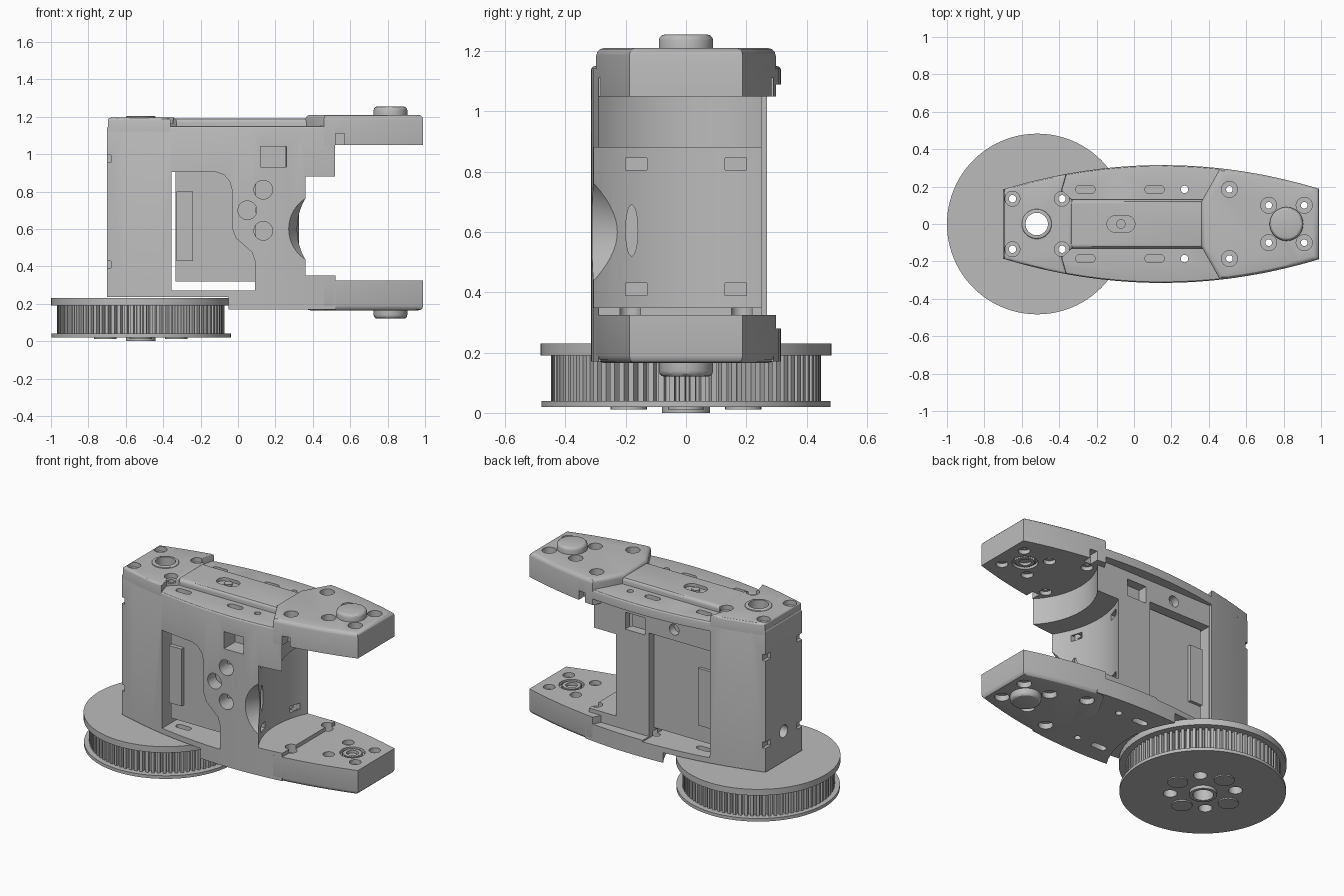
import bpy, bmesh, math
from mathutils import Matrix

if bpy.data.objects.get("Cube"):
    bpy.data.objects.remove(bpy.data.objects["Cube"])

grey = bpy.data.materials.new("neutral grey")
grey.use_nodes = True
grey.diffuse_color = (0.5, 0.5, 0.5, 1)
grey.node_tree.nodes["Principled BSDF"].inputs["Base Color"].default_value = (0.5, 0.5, 0.5, 1)
parts = []


def add(name, bm):
    bmesh.ops.recalc_face_normals(bm, faces=bm.faces)
    mesh = bpy.data.meshes.new(name)
    bm.to_mesh(mesh)
    bm.free()
    mesh.materials.append(grey)
    ob = bpy.data.objects.new(name, mesh)
    bpy.context.collection.objects.link(ob)
    parts.append(ob)
    return ob


def prism(name, pts, lo, hi, axis="Z", round_at=None, bevel=0.02):
    """Extrude a 2D outline along an axis, optionally rounding one rim."""
    place = {"Z": lambda a, b, h: (a, b, h), "Y": lambda a, b, h: (a, h, b),
             "X": lambda a, b, h: (h, a, b)}[axis]
    bm = bmesh.new()
    low = [bm.verts.new(place(a, b, lo)) for a, b in pts]
    top = [bm.verts.new(place(a, b, hi)) for a, b in pts]
    bm.faces.new(low)
    bm.faces.new(top)
    n = len(pts)
    for i in range(n):
        j = (i + 1) % n
        bm.faces.new((low[i], low[j], top[j], top[i]))
    if round_at is not None:
        rim = [e for e in bm.edges if all(abs(v.co.z - round_at) < 1e-5 for v in e.verts)]
        bmesh.ops.recalc_face_normals(bm, faces=bm.faces)
        bmesh.ops.bevel(bm, geom=rim, offset=bevel, segments=3, profile=0.5, affect="EDGES")
    return add(name, bm)


def ring(cx, cy, rx, ry=None, n=32):
    ry = ry or rx
    return [(cx + rx * math.cos(math.tau * i / n), cy + ry * math.sin(math.tau * i / n))
            for i in range(n)]


def cyl(name, cx, cy, r, lo, hi, axis="Z", n=32, **rounding):
    return prism(name, ring(cx, cy, r, n=n), lo, hi, axis, **rounding)


def box(name, x0, x1, y0, y1, z0, z1):
    return prism(name, [(x0, y0), (x1, y0), (x1, y1), (x0, y1)], z0, z1)


def slot(cx, cy, half, r, n=16):
    """Rounded slot outline, long along the first axis."""
    return [(cx + math.copysign(half, math.cos(a)) + r * math.cos(a), cy + r * math.sin(a))
            for a in (math.tau * (i + 0.5) / n for i in range(n))]


def cut(targets, cutters):
    for t in targets:
        for c in cutters:
            m = t.modifiers.new("cut", "BOOLEAN")
            m.operation, m.solver, m.object = "DIFFERENCE", "EXACT", c
        bpy.context.view_layer.update()
        done = t.evaluated_get(bpy.context.evaluated_depsgraph_get())
        mesh = bpy.data.meshes.new_from_object(done)
        t.modifiers.clear()
        t.data = mesh
    for c in cutters:
        parts.remove(c)
        bpy.data.objects.remove(c)


def width(x):
    return 0.315 - 0.18 * (x - 0.15) ** 2


def side(x0, x1, n=14, s=1):
    xs = [x0 + (x1 - x0) * i / n for i in range(n + 1)]
    return [(x, s * width(x)) for x in xs]


def hull(x0, x1, left=(), right=()):
    return side(x0, x1, s=-1) + list(right) + side(x0, x1)[::-1] + list(left)


# Main housing and the raised parts of its lid
body = prism("housing", hull(-0.70, 0.52), 0.17, 1.15, round_at=1.15, bevel=0.012)
ridge = prism("lid_ridge", [(-0.40, -0.13), (0.42, -0.13), (0.42, 0.13), (-0.40, 0.13)],
              1.12, 1.19, round_at=1.19)
pad = prism("lid_end_pad", hull(-0.695, -0.36,
            right=[(-0.385, -0.18), (-0.33, -0.13), (-0.33, 0.13), (-0.385, 0.18)]),
            1.12, 1.195, round_at=1.195, bevel=0.015)

# Fork arms
nose = [(0.36, 0.12), (0.36, -0.12)]
upper = prism("upper_arm", hull(0.46, 0.99, left=nose), 1.05, 1.21, round_at=1.21, bevel=0.025)
lower = prism("lower_arm", hull(0.46, 0.99, left=nose), 0.165, 0.325, round_at=0.165, bevel=0.025)

# Pulley clearance, curved fork cavity, rear recess and motor bay
cut([body], [cyl("c", -0.52, 0, 0.56, 0, 0.235, n=64),
             cyl("c", 0.82, 0, 0.42, 0.87, 1.05, n=64),
             cyl("c", 0.82, 0, 0.553, 0.35, 0.88, n=96),
             box("c", -0.36, 0.7, 0.25, 0.5, 0.28, 1.09),
             box("c", -0.355, 0.09, -0.23, 0.5, 0.27, 0.95)])

# Front window with its curved edge
window = [(-0.355, 0.27), (0.09, 0.27), (0.09, 0.43), (0.075, 0.475), (0.03, 0.515),
          (-0.01, 0.55), (-0.03, 0.60), (-0.03, 0.80), (-0.045, 0.855), (-0.075, 0.89),
          (-0.12, 0.905), (-0.355, 0.905)]
cutters = [prism("c", window, -0.5, -0.2, "Y")]

# Round and square pockets on the front and back
for x, z in ((0.135, 0.81), (0.05, 0.70), (0.135, 0.59)):
    cutters.append(cyl("c", x, z, 0.05, -0.5, -0.19, "Y"))
cutters += [box("c", 0.12, 0.26, y0, y1, 0.93, 1.04) for y0, y1 in ((-0.5, -0.2), (0.19, 0.4))]
cutters.append(cyl("c", -0.09, 1.02, 0.035, 0.2, 0.4, "Y"))

# Cable funnel at the fork, its slot and the clip slots
bm = bmesh.new()
bmesh.ops.create_cone(bm, cap_ends=True, segments=48, radius1=0.225, radius2=0.09, depth=0.25,
                      matrix=Matrix.Translation((0.47, -0.235, 0.6)) @ Matrix.Rotation(-math.pi / 2, 4, "X"))
cutters.append(add("c", bm))
cutters.append(prism("c", ring(-0.18, 0.605, 0.02, 0.085), 0.2, 0.4, "X"))
for y in (-0.165, 0.165):
    for z in (0.41, 0.825):
        cutters.append(box("c", 0.22, 0.45, y - 0.035, y + 0.035, z - 0.02, z + 0.02))

# End hole and clip notches on the closed end
cutters.append(cyl("c", 0, 0.43, 0.04, -0.8, -0.62, "X"))
for s in (-1, 1):
    for z in (0.41, 0.975):
        cutters.append(box("c", -0.8, -0.68, s * 0.17 - 0.035, s * 0.17 + 0.035, z - 0.02, z + 0.02))
cut([body], cutters)

# Flat slots through the lid and floor plates
cutters = []
for s in (-1, 1):
    for x in (-0.26, 0.11):
        for z in (0.1, 1.06):
            cutters.append(prism("c", slot(x, s * 0.185, 0.03, 0.022), z, z + 0.2))
    cutters.append(cyl("c", 0.27, s * 0.185, 0.02, 0, 1.4, n=16))
cut([body], cutters)
cut([ridge], [prism("c", slot(-0.07, 0, 0.03, 0.045), 1.17, 1.3)])
cyl("ridge_screw", -0.07, 0, 0.025, 1.15, 1.185)

# Pulley: toothed belt drum between two flanges
teeth, pts = 80, []
for i in range(teeth):
    for k, r in ((0, 0.42), (0.3, 0.42), (0.4, 0.447), (0.9, 0.447)):
        a = math.tau * (i + k) / teeth
        pts.append((-0.52 + r * math.cos(a), r * math.sin(a)))
drum = prism("pulley_teeth", pts, 0.035, 0.2)
top_flange = cyl("pulley_top_flange", -0.517, 0, 0.483, 0.19, 0.23, n=96)
low_flange = cyl("pulley_bottom_flange", -0.517, 0, 0.48, 0.02, 0.04, n=96)
hub = cyl("pulley_hub", -0.52, 0, 0.08, 0.0, 0.1)
collar = cyl("shaft_collar", -0.52, 0, 0.08, 1.15, 1.205, round_at=1.205, bevel=0.008)
for i in range(4):
    a = i * math.pi / 2
    cyl("pulley_cap", -0.52 + 0.19 * math.cos(a), 0.19 * math.sin(a), 0.06, 0.012, 0.03)

# Shaft bore and the four screws around it
shaft_parts = [body, pad, ridge, drum, top_flange, low_flange, hub, collar]
cutters = [cyl("c", -0.52, 0, 0.06, -0.2, 1.5)]
for x in (-0.65, -0.385):
    for y in (-0.135, 0.135):
        cutters.append(cyl("c", x, y, 0.02, 0.1, 1.5, n=16))
        cutters.append(cyl("c", x, y, 0.04, 1.165, 1.6, n=24))
        cutters.append(cyl("c", x, y, 0.04, -0.3, 0.15, n=24))
cut(shaft_parts, cutters)

# Screw holes in the fork arms, and the relief notches beside the housing
cutters = []
for s in (-1, 1):
    for x, y in ((0.51, 0.185), (0.72, 0.1), (0.91, 0.1)):
        cutters.append(cyl("c", x, s * y, 0.018, -0.1, 1.5, n=16))
        cutters.append(cyl("c", x, s * y, 0.043, 1.17, 1.6, n=24))
        cutters.append(cyl("c", x, s * y, 0.043, -0.2, 0.2, n=24))
        cutters.append(cyl("c", x, s * y, 0.035, 0.295, 1.075, n=24))
    cutters.append(box("c", 0.52, 0.57, s * 0.3 - 0.07, s * 0.3 + 0.07, 1.0, 1.11))
cutters.append(cyl("c", 0.82, 0, 0.075, 0.305, 1.068))
cut([upper, lower, body], cutters)

# Pivot buttons outside, splined pivot rings inside
cyl("upper_button", 0.815, 0, 0.09, 1.2, 1.255, n=48, round_at=1.255)
cyl("lower_button", 0.815, 0, 0.09, 0.12, 0.18, n=48, round_at=0.12)
for name, z0, z1 in (("upper_pivot", 1.052, 1.1), ("lower_pivot", 0.28, 0.323)):
    star = [(0.82 + r * math.cos(a), r * math.sin(a)) for a, r in
            ((math.tau * i / 48, 0.06 if i % 2 else 0.053) for i in range(48))]
    pivot = prism(name, star, z0, z1)
    cut([pivot], [cyl("c", 0.82, 0, 0.035, 0.305, 1.075)])

# Motor inside the bay, with its side flange
box("motor", -0.333, 0.095, -0.21, 0.20, 0.32, 0.94)
box("motor_flange", -0.33, -0.24, -0.235, 0.22, 0.43, 0.80)

# Soft shading with sharp edges kept
bpy.ops.object.select_all(action="DESELECT")
for ob in parts:
    ob.select_set(True)
    bpy.context.view_layer.objects.active = ob
bpy.ops.object.shade_smooth_by_angle(angle=math.radians(30))
